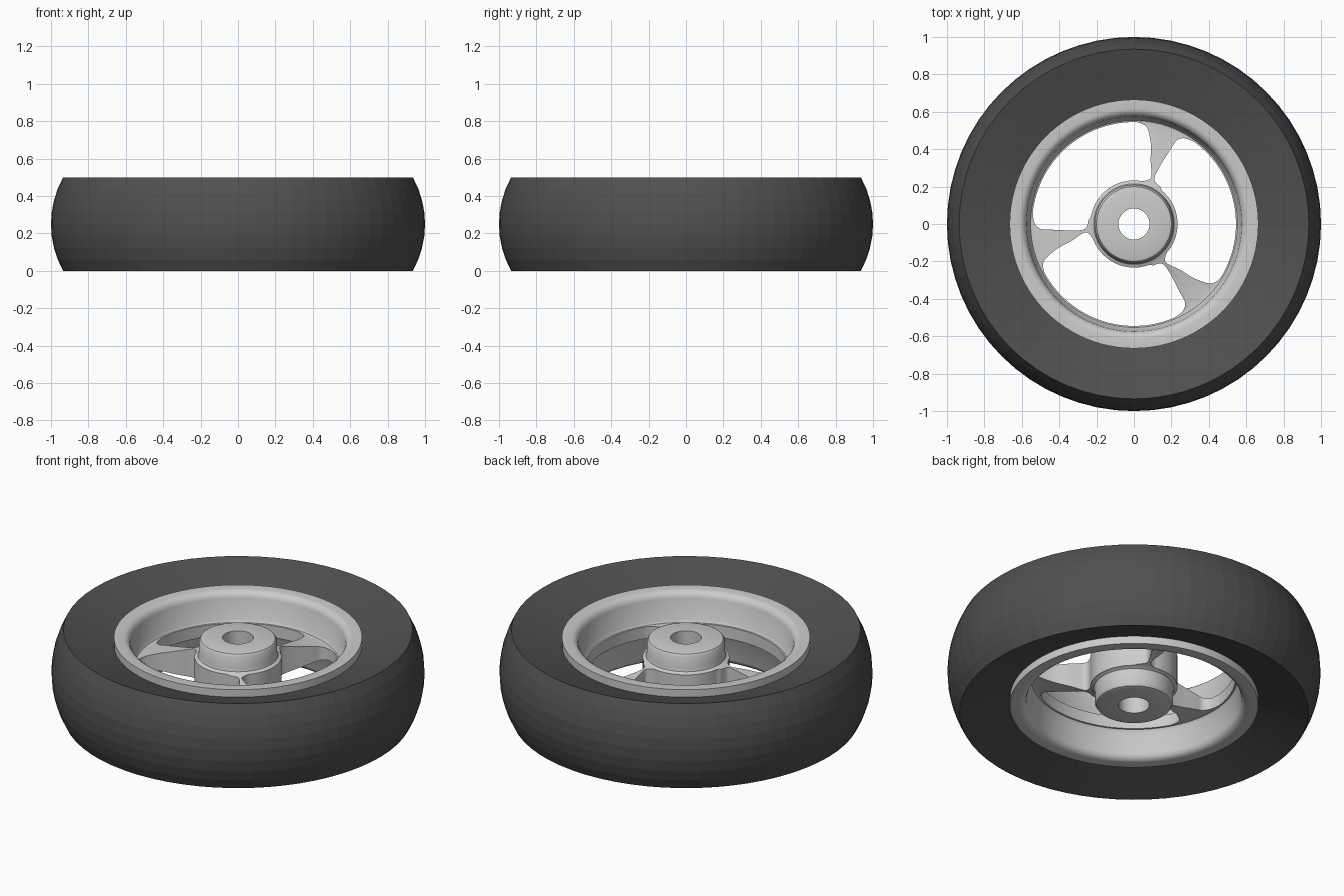
import bpy, bmesh, math
from mathutils import Vector

if "Cube" in bpy.data.objects:
    bpy.data.objects.remove(bpy.data.objects["Cube"])

MID = 0.25  # height of the wheel's mirror plane


def make_object(name, bm):
    bmesh.ops.recalc_face_normals(bm, faces=bm.faces)
    mesh = bpy.data.meshes.new(name)
    bm.to_mesh(mesh)
    bm.free()
    obj = bpy.data.objects.new(name, mesh)
    bpy.context.collection.objects.link(obj)
    return obj


def mirrored(upper):
    """Close an upper-half profile with its reflection about MID."""
    return upper + [(r, 2 * MID - z) for r, z in reversed(upper)]


def revolve(name, profile, segments):
    bm = bmesh.new()
    rings = []
    for i in range(segments):
        a = 2 * math.pi * i / segments
        rings.append([bm.verts.new((r * math.cos(a), r * math.sin(a), z)) for r, z in profile])
    n = len(profile)
    for i in range(segments):
        p, q = rings[i], rings[(i + 1) % segments]
        for j in range(n):
            k = (j + 1) % n
            bm.faces.new((p[j], q[j], q[k], p[k]))
    return make_object(name, bm)


def smooth_path(pts, steps=4):
    """Catmull-Rom curve through an open run of points."""
    p = [Vector(v) for v in pts]
    p = [p[0]] + p + [p[-1]]
    out = []
    for i in range(1, len(p) - 2):
        a, b, c, d = p[i - 1:i + 3]
        for s in range(steps):
            t = s / steps
            out.append(0.5 * (2 * b + (c - a) * t + (2 * a - 5 * b + 4 * c - d) * t * t
                              + (3 * b - a - 3 * c + d) * t ** 3))
    return out + [p[-1]]


def arc(radius, a0, a1, steps):
    return [Vector((radius * math.cos(math.radians(a0 + (a1 - a0) * i / steps)),
                    radius * math.sin(math.radians(a0 + (a1 - a0) * i / steps))))
            for i in range(steps + 1)]


def turn(v, deg):
    a = math.radians(deg)
    return Vector((v[0] * math.cos(a) - v[1] * math.sin(a),
                   v[0] * math.sin(a) + v[1] * math.cos(a)))


# tyre: dished side walls and a rounded tread
half = 0.25
edge_r = 0.935
bulge = 1.0 - edge_r
R = (half ** 2 + bulge ** 2) / (2 * bulge)
top = math.asin(half / R)
tread = [(1 - R + R * math.cos(top * t / 4), MID + R * math.sin(top * t / 4))
         for t in range(4, -5, -1)]
tyre = revolve("tyre", [(0.63, 0.40)] + tread + [(0.63, 0.10)], 64)
rubber = bpy.data.materials.new("rubber")
rubber.diffuse_color = (0.08, 0.08, 0.08, 1)
rubber.use_nodes = True
rubber.node_tree.nodes["Principled BSDF"].inputs["Base Color"].default_value = rubber.diffuse_color
tyre.data.materials.append(rubber)

# rim: hub, tapered web, barrel and flange in one revolved section
rim = revolve("rim", mirrored([
    (0.083, 0.455), (0.185, 0.455), (0.20, 0.45), (0.21, 0.435),
    (0.21, 0.37), (0.215, 0.352), (0.232, 0.342),
    (0.535, 0.283), (0.553, 0.286), (0.563, 0.30),
    (0.575, 0.42), (0.583, 0.44), (0.60, 0.453), (0.615, 0.456),
    (0.665, 0.456), (0.665, 0.40), (0.64, 0.385)]), 96)

# openings between the three curved spokes
lead = smooth_path([(0.14, 0.20), (0.112, 0.228), (0.112, 0.258), (0.142, 0.315), (0.20, 0.406),
                    (0.225, 0.444), (0.255, 0.458), (0.285, 0.455), (0.326, 0.437)])
trail = [turn(v, -120) for v in smooth_path(
    [(0.012, 0.545), (0.05, 0.533), (0.075, 0.505), (0.091, 0.42), (0.089, 0.34),
     (0.094, 0.265), (0.085, 0.240), (0.05, 0.229)])]
outline = lead + arc(0.545, 52, -27.5, 24) + trail + arc(0.233, -40, 50, 14)

bm = bmesh.new()
for k in range(3):
    pts = [turn(v, 120 * k) for v in outline]
    low = [bm.verts.new((v.x, v.y, -0.1)) for v in pts]
    high = [bm.verts.new((v.x, v.y, 0.6)) for v in pts]
    bm.faces.new(low[::-1])
    bm.faces.new(high)
    for i in range(len(pts)):
        j = (i + 1) % len(pts)
        bm.faces.new((low[i], low[j], high[j], high[i]))
cutter = make_object("opening_cutter", bm)

# cut the openings, then drop the cutter
mod = rim.modifiers.new("openings", 'BOOLEAN')
mod.operation = 'DIFFERENCE'
mod.solver = 'EXACT'
mod.object = cutter
bpy.ops.object.select_all(action='DESELECT')
rim.select_set(True)
bpy.context.view_layer.objects.active = rim
bpy.ops.object.modifier_apply(modifier=mod.name)
bpy.data.objects.remove(cutter, do_unlink=True)
bpy.ops.object.shade_smooth_by_angle(angle=math.radians(35))
